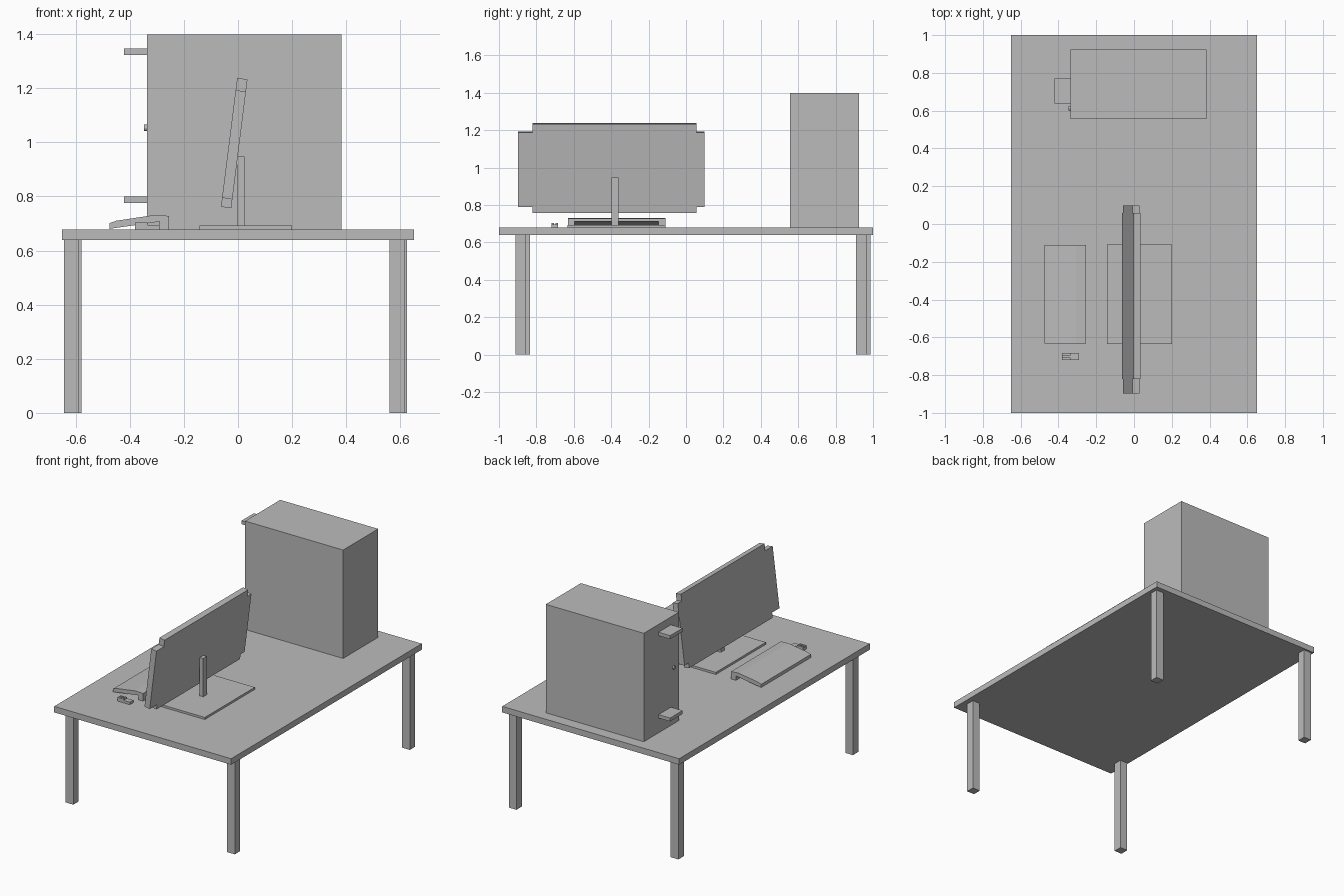
import bpy, bmesh, math
from mathutils import Vector

if "Cube" in bpy.data.objects:
    bpy.data.objects.remove(bpy.data.objects["Cube"])

grey = bpy.data.materials.new("plain_grey")
grey.diffuse_color = (0.5, 0.5, 0.5, 1)
grey.use_nodes = True
grey.node_tree.nodes["Principled BSDF"].inputs["Base Color"].default_value = grey.diffuse_color


def add_object(name, bm):
    bmesh.ops.recalc_face_normals(bm, faces=bm.faces[:])
    me = bpy.data.meshes.new(name)
    bm.to_mesh(me)
    bm.free()
    me.materials.append(grey)
    ob = bpy.data.objects.new(name, me)
    bpy.context.collection.objects.link(ob)
    return ob


def prism(name, points, offset):
    """Solid made by sweeping a flat outline along an offset."""
    bm = bmesh.new()
    face = bm.faces.new([bm.verts.new(p) for p in points])
    new = bmesh.ops.extrude_face_region(bm, geom=[face])["geom"]
    bmesh.ops.translate(bm, vec=Vector(offset),
                        verts=[v for v in new if isinstance(v, bmesh.types.BMVert)])
    # keep a closed solid: the extrusion may drop the starting face
    bmesh.ops.holes_fill(bm, edges=[e for e in bm.edges if e.is_boundary], sides=0)
    return add_object(name, bm)


def box(name, x0, x1, y0, y1, z0, z1):
    pts = [(x0, y0, z0), (x1, y0, z0), (x1, y1, z0), (x0, y1, z0)]
    return prism(name, pts, (0, 0, z1 - z0))


# Table: top and four slightly uneven legs
TOP = 0.678
box("table_top", -0.65, 0.65, -1, 1, 0.638, TOP)
for name, x, y in (("front_left_leg", -0.643, -0.89), ("front_right_leg", 0.559, -0.912),
                   ("back_left_leg", -0.635, 0.93), ("back_right_leg", 0.569, 0.91)):
    box(name, x, x + 0.056, y, y + 0.057, 0, 0.638)

# Computer tower with two trays and a round power button
box("tower_case", -0.337, 0.383, 0.556, 0.924, TOP, 1.398)
for name, z in (("upper_tray", 1.323), ("lower_tray", 0.776)):
    box(name, -0.422, -0.33, 0.639, 0.769, z, z + 0.023)
button = [(-0.347, 0.613 + 0.012 * math.cos(i * math.pi / 6),
           1.053 + 0.012 * math.sin(i * math.pi / 6)) for i in range(12)]
prism("power_button", button, (0.015, 0, 0))

# Monitor: leaning panel with notched corners
outline = [(-0.82, 0.762), (0.057, 0.762), (0.057, 0.795), (0.099, 0.795),
           (0.099, 1.193), (0.057, 1.193), (0.057, 1.238), (-0.82, 1.238),
           (-0.82, 1.193), (-0.897, 1.193), (-0.897, 0.795), (-0.82, 0.795)]
lean = 0.06 / 0.476
prism("monitor_panel", [(-0.063 + (z - 0.762) * lean, y, z) for y, z in outline],
      (0.038, 0, -0.006))

# Monitor stand
box("stand_base", -0.143, 0.2, -0.634, -0.109, TOP, 0.692)
box("stand_post", -0.004, 0.024, -0.399, -0.361, 0.69, 0.947)

# Keyboard: sloping slab on two rear feet
profile = [(-0.475, 0.68), (-0.475, 0.701), (-0.45, 0.71), (-0.31, 0.731),
           (-0.255, 0.728), (-0.255, 0.712)]
prism("keyboard_slab", [(x, -0.632, z) for x, z in profile], (0, 0.522, 0))
for name, y in (("keyboard_foot_front", -0.632), ("keyboard_foot_back", -0.147)):
    box(name, -0.29, -0.255, y, y + 0.037, TOP, 0.714)

# Mouse: body with two raised buttons
box("mouse_body", -0.381, -0.29, -0.72, -0.684, TOP, 0.695)
for name, y in (("mouse_button_front", -0.72), ("mouse_button_back", -0.697)):
    box(name, -0.381, -0.335, y, y + 0.013, 0.69, 0.703)
